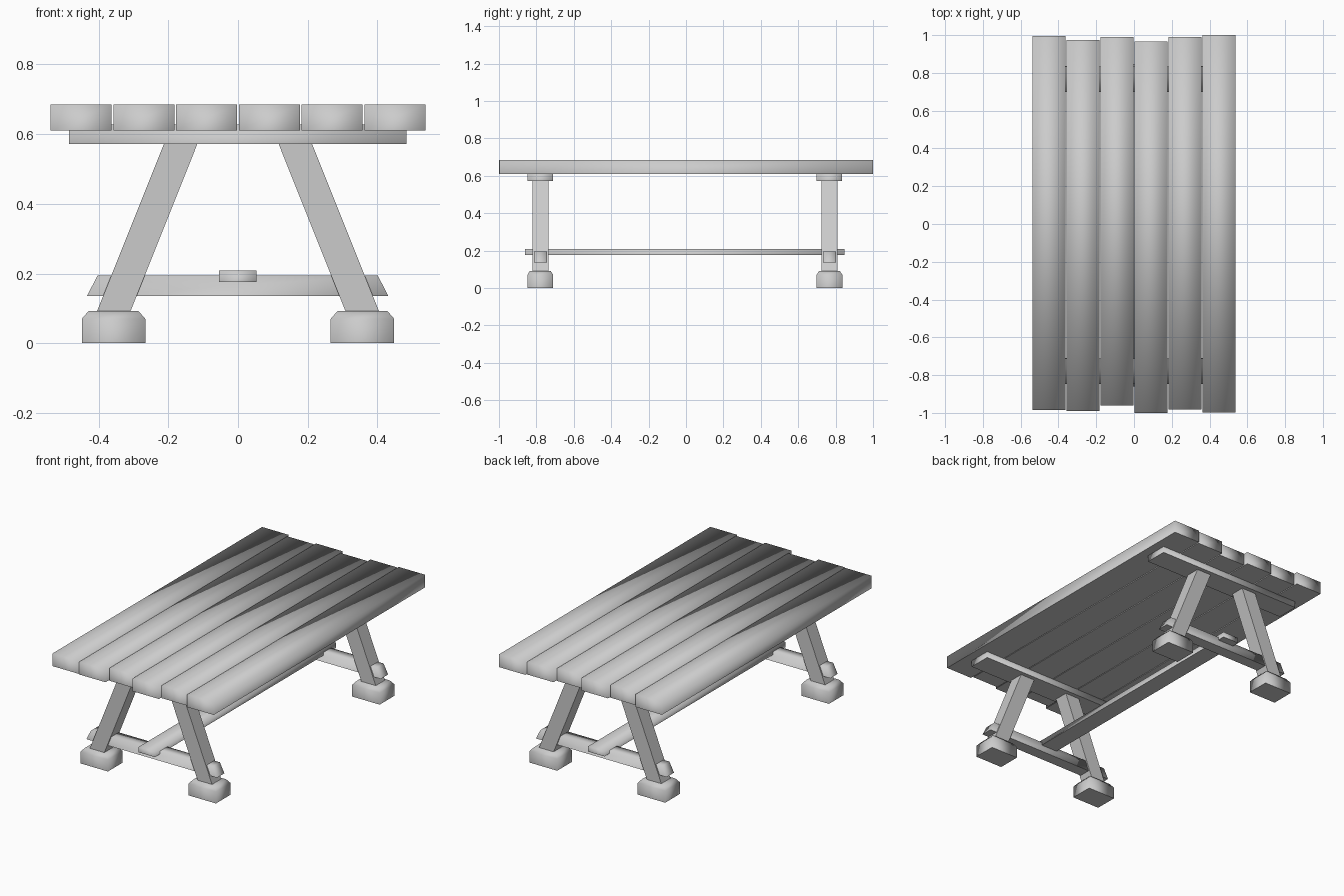
import bpy, bmesh

if "Cube" in bpy.data.objects:
    bpy.data.objects.remove(bpy.data.objects["Cube"])


def prism(name, bottom, z0, top, z1, smooth=True, rings=()):
    """Loft rectangles (x0, x1, y0, y1) from z0 to z1, with optional rings between.
    Smooth parts stay crisp around the flat underside."""
    levels = [(bottom, z0), *rings, (top, z1)]
    bm = bmesh.new()
    loops = []
    for (x0, x1, y0, y1), z in levels:
        loops.append([bm.verts.new((x, y, z))
                      for x, y in ((x0, y0), (x1, y0), (x1, y1), (x0, y1))])
    base = bm.faces.new(loops[0][::-1])
    bm.faces.new(loops[-1])
    for a, b in zip(loops, loops[1:]):
        for i in range(4):
            j = (i + 1) % 4
            bm.faces.new((a[i], a[j], b[j], b[i]))
    for f in bm.faces:
        f.smooth = smooth
    for e in base.edges:
        e.smooth = False
    mesh = bpy.data.meshes.new(name)
    bm.to_mesh(mesh)
    bm.free()
    obj = bpy.data.objects.new(name, mesh)
    bpy.context.collection.objects.link(obj)
    return obj


# Table top: six planks with slightly uneven ends
plank_ends = [(-0.985, 0.995), (-0.99, 0.975), (-0.962, 0.99),
              (-1.0, 0.965), (-0.982, 0.99), (-0.997, 1.0)]
for i, (y0, y1) in enumerate(plank_ends):
    x = -0.45 + 0.18 * i
    rect = (x - 0.0875, x + 0.0875, y0, y1)
    prism(f"plank_{i + 1}", rect, 0.61, rect, 0.685)

# Two trestles
for end, y in (("front", -0.779), ("back", 0.767)):
    # Batten under the planks
    rect = (-0.485, 0.483, y - 0.068, y + 0.068)
    prism(f"{end}_batten", rect, 0.572, rect, 0.627)

    # Cross stretcher with slanted ends
    prism(f"{end}_stretcher", (-0.433, 0.431, y - 0.035, y + 0.035), 0.136,
          (-0.403, 0.401, y - 0.035, y + 0.035), 0.194)

    for side, s in (("left", -1), ("right", 1)):
        # Slanted leg
        xb, xt = s * 0.357, s * 0.164
        prism(f"{end}_{side}_leg",
              (xb - 0.048, xb + 0.048, y - 0.043, y + 0.043), 0.09,
              (xt - 0.048, xt + 0.048, y - 0.043, y + 0.043), 0.573, smooth=False)

        # Foot block with chamfered top
        xf = s * 0.357
        body = (xf - 0.091, xf + 0.091, y - 0.069, y + 0.069)
        cap = (xf - 0.072, xf + 0.072, y - 0.055, y + 0.055)
        prism(f"{end}_{side}_foot", body, 0.0, cap, 0.092, rings=[(body, 0.07)])

# Long rail resting on the stretchers
rail = (-0.055, 0.053, -0.86, 0.848)
prism("long_rail", rail, 0.176, rail, 0.208)
